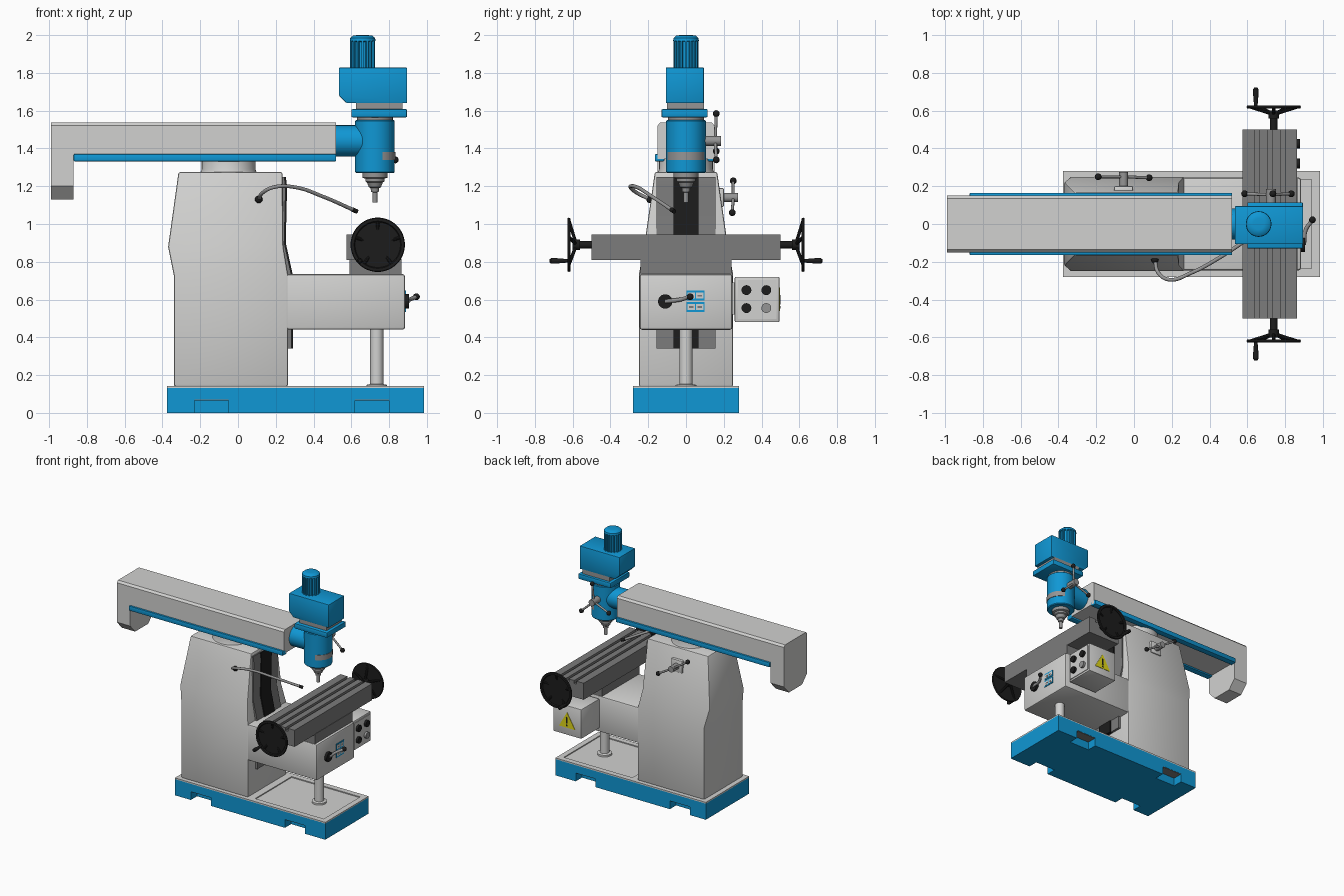
import bpy, bmesh, math
from mathutils import Vector

cube = bpy.data.objects.get("Cube")
if cube:
    bpy.data.objects.remove(cube, do_unlink=True)


def material(name, *rgb):
    m = bpy.data.materials.new(name)
    m.use_nodes = True
    m.diffuse_color = (*rgb, 1)
    bsdf = m.node_tree.nodes["Principled BSDF"]
    bsdf.inputs["Base Color"].default_value = (*rgb, 1)
    bsdf.inputs["Roughness"].default_value = 0.6
    return m


LIGHT = material("light_grey_paint", 0.64, 0.64, 0.63)
BLUE = material("blue_paint", 0.005, 0.31, 0.66)
IRON = material("cast_iron_grey", 0.2, 0.2, 0.2)
STEEL = material("steel_grey", 0.3, 0.3, 0.3)
BLACK = material("black_plastic", 0.012, 0.012, 0.012)
YELLOW = material("warning_yellow", 0.75, 0.68, 0.01)


def finish(name, bm, mat, bevel=0.0):
    bmesh.ops.recalc_face_normals(bm, faces=bm.faces)
    if bevel:
        edges = [e for e in bm.edges if e.calc_face_angle(0) > 0.6]
        bmesh.ops.bevel(bm, geom=edges, offset=bevel, segments=2, profile=0.5, affect='EDGES')
    mesh = bpy.data.meshes.new(name)
    bm.to_mesh(mesh)
    bm.free()
    mesh.materials.append(mat)
    mesh.shade_smooth()
    mesh.set_sharp_from_angle(angle=math.radians(35))
    ob = bpy.data.objects.new(name, mesh)
    bpy.context.scene.collection.objects.link(ob)
    return ob


def loft(name, rings, mat, bevel=0.0):
    bm = bmesh.new()
    rows = [[bm.verts.new(p) for p in ring] for ring in rings]
    n = len(rows[0])
    for a, b in zip(rows, rows[1:]):
        for i in range(n):
            bm.faces.new((a[i], a[(i + 1) % n], b[(i + 1) % n], b[i]))
    bm.faces.new(rows[0])
    bm.faces.new(rows[-1])
    return finish(name, bm, mat, bevel)


def prism(name, pts, axis, lo, hi, mat, bevel=0.0):
    place = (lambda p, t: (t, p[0], p[1])) if axis == "x" else (lambda p, t: (p[0], t, p[1]))
    return loft(name, [[place(p, t) for p in pts] for t in (lo, hi)], mat, bevel)


def box(name, x, y, z, mat, bevel=0.0):
    pts = [(x[0], z[0]), (x[1], z[0]), (x[1], z[1]), (x[0], z[1])]
    return prism(name, pts, "y", y[0], y[1], mat, bevel)


def lathe(name, origin, direction, profile, mat, sides=32):
    """Turned part; profile holds (radius, distance along the axis)."""
    turn = Vector(direction).to_track_quat('Z', 'Y')
    rings = []
    for r, d in profile:
        ring = [Vector((r * math.cos(a), r * math.sin(a), d))
                for a in (math.tau * i / sides for i in range(sides))]
        rings.append([Vector(origin) + turn @ p for p in ring])
    return loft(name, rings, mat)


def rod(name, a, b, r, mat, sides=16):
    d = Vector(b) - Vector(a)
    return lathe(name, a, d, [(r, 0), (r, d.length)], mat, sides)


def ball(name, at, r, mat):
    bm = bmesh.new()
    bmesh.ops.create_uvsphere(bm, u_segments=16, v_segments=10, radius=r)
    bmesh.ops.translate(bm, verts=bm.verts, vec=at)
    return finish(name, bm, mat)


def tube(name, pts, r, mat):
    cu = bpy.data.curves.new(name, 'CURVE')
    cu.dimensions = '3D'
    cu.bevel_depth, cu.bevel_resolution, cu.use_fill_caps = r, 3, True
    sp = cu.splines.new('BEZIER')
    sp.bezier_points.add(len(pts) - 1)
    for bp, p in zip(sp.bezier_points, pts):
        bp.co = p
        bp.handle_left_type = bp.handle_right_type = 'AUTO'
    cu.materials.append(mat)
    ob = bpy.data.objects.new(name, cu)
    bpy.context.scene.collection.objects.link(ob)


# Base with four lifting notches and a shallow coolant tray
box("base_core", (-0.375, 0.985), (-0.2, 0.2), (0, 0.132), BLUE)
notched = [(-0.375, 0), (-0.23, 0), (-0.23, 0.07), (-0.05, 0.07), (-0.05, 0), (0.62, 0),
           (0.62, 0.07), (0.8, 0.07), (0.8, 0), (0.985, 0), (0.985, 0.132), (-0.375, 0.132)]
for s, side in ((-1, "front"), (1, "back")):
    prism(f"base_{side}_edge", notched, "y", s * 0.2, s * 0.28, BLUE)
    for x in (-0.23, 0.62):
        box(f"{side}_notch_roof", (x, x + 0.18), sorted((s * 0.2, s * 0.278)), (0.066, 0.07), IRON)
    box(f"{side}_tray_rim", (0.32, 0.985), sorted((s * 0.235, s * 0.28)), (0.131, 0.142), LIGHT)
box("tray_floor", (0.3, 0.96), (-0.25, 0.25), (0.12, 0.134), LIGHT)
box("tray_end_rim", (0.94, 0.985), (-0.235, 0.235), (0.131, 0.142), LIGHT)
box("base_deck", (-0.375, 0.32), (-0.28, 0.28), (0.131, 0.142), LIGHT)

# Column
sections = [(0.14, -0.34, 0.265, 0.25), (0.73, -0.34, 0.265, 0.25),
            (0.88, -0.37, 0.24, 0.222), (1.275, -0.315, 0.235, 0.165)]
loft("column", [[(a, -w, z), (b, -w, z), (b, w, z), (a, w, z)] for z, a, b, w in sections], LIGHT, 0.01)
for name, w, out, mat in (("column_ways", 0.155, 0, IRON), ("way_cover", 0.065, 0.008, BLACK)):
    front = [(0.2, 0.34), (0.283 + out, 0.34), (0.28 + out, 0.74), (0.245 + out, 0.9),
             (0.252 + out, 1.2), (0.245 + out, 1.25), (0.2, 1.25)]
    prism(name, front, "y", -w, w, mat)
lathe("turret", (-0.05, 0, 1.27), (0, 0, 1), [(0.15, 0), (0.142, 0.02), (0.142, 0.09)], LIGHT, 48)

# Ram with rear hook and side rails
top = [(0.15, 1.522), (0.135, 1.538), (-0.135, 1.538), (-0.15, 1.522)]
prism("ram", [(-0.15, 1.345), (0.15, 1.345)] + top, "x", -0.87, 0.52, LIGHT)
prism("ram_hook", [(-0.15, 1.2), (-0.085, 1.13), (0.085, 1.13), (0.15, 1.2)] + top, "x", -0.99, -0.87, LIGHT)
for s in (-1, 1):
    box("ram_rail", (-0.87, 0.52), sorted((s * 0.115, s * 0.165)), (1.332, 1.37), BLUE, 0.004)

# Milling head
HX = 0.725
lathe("head_neck", (0.5, 0, 1.44), (1, 0, 0), [(0.083, 0), (0.083, 0.17)], BLUE)
lathe("head_body", (HX, 0, 1.27), (0, 0, 1),
      [(0.1, 0), (0.105, 0.006), (0.105, 0.275), (0.1, 0.28)], BLUE, 48)
lathe("quill_clamp_band", (HX + 0.006, 0, 1.338), (0, 0, 1), [(0.103, 0), (0.103, 0.042)], STEEL, 48)
lathe("lower_collar", (HX, 0, 1.545), (0, 0, 1), [(0.095, 0), (0.095, 0.025)], STEEL)
box("head_flange", (0.6, 0.895), (-0.13, 0.115), (1.565, 1.608), BLUE, 0.006)
box("flange_spacer", (0.625, 0.87), (-0.1, 0.095), (1.6, 1.645), STEEL)
gear = [(0.575, 1.64), (0.895, 1.64), (0.895, 1.828), (0.535, 1.828), (0.535, 1.68)]
prism("gear_housing", gear, "y", -0.107, 0.095, BLUE, 0.004)
lathe("spindle", (HX, 0, 1.28), (0, 0, -1),
      [(0.066, 0), (0.066, 0.035), (0.05, 0.04), (0.05, 0.055), (0.042, 0.06), (0.032, 0.085),
       (0.023, 0.09), (0.02, 0.11), (0.013, 0.112), (0.013, 0.165)], STEEL)
MX = 0.66
lathe("motor", (MX, 0, 1.82), (0, 0, 1),
      [(0.055, 0), (0.055, 0.145), (0.068, 0.15), (0.066, 0.165), (0.05, 0.178), (0.03, 0.18)], BLUE)
for i in range(16):
    a = math.tau * i / 16
    c, s = math.cos(a), math.sin(a)
    fin = [(MX + r * c - t * s, r * s + t * c) for r, t in
           ((0.05, -0.005), (0.066, -0.005), (0.066, 0.005), (0.05, 0.005))]
    loft("motor_fin", [[(x, y, z) for x, y in fin] for z in (1.82, 1.975)], BLUE)


def lever(name, hub, tips):
    for t in tips:
        rod(name + "_arm", hub, t, 0.008, STEEL)
        ball(name + "_knob", t, 0.018, BLACK)


# Quill feed handle
rod("quill_hub", (HX, 0.08, 1.44), (HX, 0.185, 1.44), 0.026, STEEL)
lever("quill", (HX, 0.155, 1.44), [(HX + 0.15 * math.cos(a), 0.16, 1.44 + 0.145 * math.sin(a))
                                   for a in map(math.radians, (86, 202, 316))])

# Ram clamp lever on the column
box("clamp_plate", (-0.105, -0.005), (0.15, 0.2), (1.09, 1.19), LIGHT, 0.006)
rod("clamp_hub", (-0.055, 0.17, 1.14), (-0.055, 0.275, 1.14), 0.024, STEEL)
lever("clamp", (-0.055, 0.25, 1.14), [(-0.19, 0.25, 1.228), (0.08, 0.245, 1.06)])

# Coolant hose
ball("hose_fitting", (0.11, -0.19, 1.13), 0.02, BLACK)
tube("coolant_hose", [(0.11, -0.19, 1.13), (0.13, -0.26, 1.165), (0.19, -0.295, 1.195),
                      (0.3, -0.26, 1.195), (0.45, -0.18, 1.145), (0.61, -0.075, 1.075)], 0.01, STEEL)
rod("hose_nozzle", (0.605, -0.078, 1.077), (0.63, -0.062, 1.066), 0.012, BLACK)

# Knee, lifting post, saddle and slotted table
box("knee", (0.25, 0.885), (-0.246, 0.246), (0.44, 0.735), LIGHT, 0.014)
lathe("lifting_post", (0.735, 0, 0.13), (0, 0, 1),
      [(0.055, 0), (0.055, 0.018), (0.035, 0.022), (0.035, 0.32)], LIGHT)
box("saddle", (0.59, 0.865), (-0.24, 0.24), (0.73, 0.815), IRON)
slotted = [(0.575, 0.81), (0.862, 0.81), (0.862, 0.945)]
for x in (0.79, 0.72, 0.65):
    slotted += [(x + 0.011, 0.945), (x + 0.011, 0.92), (x - 0.011, 0.92), (x - 0.011, 0.945)]
prism("table", slotted + [(0.575, 0.945)], "y", -0.5, 0.5, IRON)

# Table handwheels
WX, WZ = 0.74, 0.89
for s, side in ((-1, "front"), (1, "back")):
    rod(f"{side}_wheel_shaft", (WX, s * 0.49, WZ), (WX, s * 0.58, WZ), 0.02, BLACK)
    rod(f"{side}_wheel_hub", (WX, s * 0.56, WZ), (WX, s * 0.6, WZ), 0.028, BLACK)
    lathe(f"{side}_wheel_rim", (WX, s * 0.612, WZ), (0, s, 0),
          [(0.125, 0), (0.14, 0), (0.144, 0.008), (0.14, 0.016), (0.125, 0.016),
           (0.12, 0.008), (0.125, 0)], BLACK, 48).data
    for i in range(5):
        a = math.tau * i / 5 + math.pi / 2
        rod(f"{side}_wheel_spoke", (WX, s * 0.58, WZ),
            (WX + 0.13 * math.cos(a), s * 0.62, WZ + 0.13 * math.sin(a)), 0.009, BLACK, 10)
    lathe(f"{side}_wheel_grip", (0.645, s * 0.615, 0.805), (0, s, 0),
          [(0.008, 0), (0.01, 0.02), (0.015, 0.08), (0.014, 0.1), (0.008, 0.107)], BLACK, 16)

# Knee crank and label plates
rod("crank_hub", (0.88, -0.11, 0.59), (0.905, -0.11, 0.59), 0.038, BLACK, 24)
tube("crank_arm", [(0.9, -0.11, 0.59), (0.91, -0.03, 0.6), (0.945, 0.02, 0.615)], 0.011, STEEL)
ball("crank_knob", (0.945, 0.022, 0.615), 0.018, BLACK)
for z in (0.535, 0.595):
    box("label_plate", (0.884, 0.889), (0.003, 0.097), (z, z + 0.052), BLUE)
    for y in (0.008, 0.053):
        box("label_field", (0.885, 0.891), (y, y + 0.039), (z + 0.01, z + 0.042), LIGHT)
        box("label_mark", (0.885, 0.892), (y + 0.008, y + 0.031), (z + 0.02, z + 0.03), IRON)

# Control box with knobs and a warning triangle
box("control_box", (0.6, 0.855), (0.258, 0.495), (0.48, 0.72), LIGHT, 0.006)
box("control_panel", (0.85, 0.86), (0.274, 0.479), (0.496, 0.704), LIGHT)
box("control_box_mount", (0.63, 0.82), (0.24, 0.26), (0.52, 0.69), LIGHT)
for y in (0.32, 0.425):
    for z in (0.555, 0.65):
        mat = STEEL if y > 0.4 and z < 0.6 else BLACK
        rod("control_knob", (0.85, y, z), (0.878, y, z), 0.026, mat, 20)
prism("warning_triangle", [(0.655, 0.54), (0.8, 0.54), (0.7275, 0.665)], "y", 0.494, 0.498, YELLOW)
box("warning_bar", (0.721, 0.734), (0.494, 0.5), (0.575, 0.625), BLACK)
box("warning_dot", (0.721, 0.734), (0.494, 0.5), (0.552, 0.565), BLACK)
